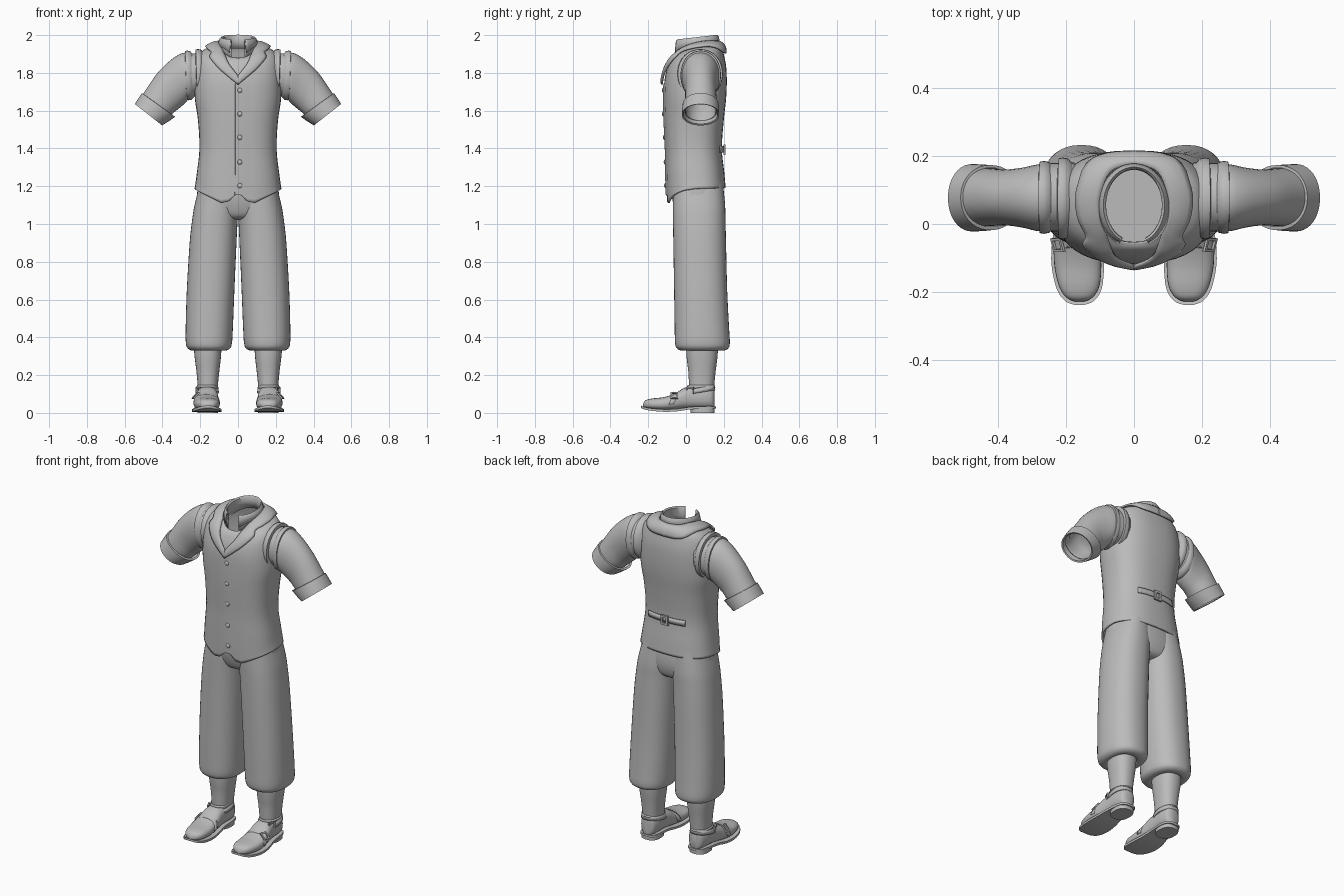
import bpy, bmesh, math
from mathutils import Vector
from mathutils.bvhtree import BVHTree

cube = bpy.data.objects.get("Cube")
if cube:
    bpy.data.objects.remove(cube, do_unlink=True)

GREY = (0.5, 0.5, 0.5, 1)
mat = bpy.data.materials.new("plain grey cloth")
mat.use_nodes = True
mat.diffuse_color = GREY
mat.node_tree.nodes["Principled BSDF"].inputs["Base Color"].default_value = GREY


def smooth_rows(rows, steps=4):
    """Catmull-Rom interpolation of equal-length number rows."""
    out = []
    for i in range(len(rows) - 1):
        p = [rows[max(0, min(len(rows) - 1, i + k))] for k in (-1, 0, 1, 2)]
        for s in range(steps):
            t = s / steps
            out.append([0.5 * (2 * b + (c - a) * t + (2 * a - 5 * b + 4 * c - d) * t * t
                        + (3 * b - a - 3 * c + d) * t ** 3) for a, b, c, d in zip(*p)])
    return out + [list(rows[-1])]


def ring(c, u, v, p=2.0, n=40, a0=0.0, a1=360.0):
    """Superellipse points around c with half axes u and v."""
    c, u, v = Vector(c), Vector(u), Vector(v)
    full = a1 - a0 >= 360
    pts = []
    for i in range(n if full else n + 1):
        a = math.radians(a0 + (a1 - a0) * i / n)
        k, s = math.cos(a), math.sin(a)
        pts.append(c + u * math.copysign(abs(k) ** (2 / p), k) + v * math.copysign(abs(s) ** (2 / p), s))
    return pts


def flat_ring(z, x0, x1, y0, y1, p=2.3):
    return ring(((x0 + x1) / 2, (y0 + y1) / 2, z), ((x1 - x0) / 2, 0, 0), (0, (y1 - y0) / 2, 0), p)


def arm_ring(tx, tz, bx, bz, y0, y1):
    return ring(((tx + bx) / 2, (y0 + y1) / 2, (tz + bz) / 2),
                ((tx - bx) / 2, 0, (tz - bz) / 2), (0, (y1 - y0) / 2, 0), 2.1)


def finish(name, bm, mirror=False, thick=0.0, offset=-1, angle=40):
    bmesh.ops.recalc_face_normals(bm, faces=bm.faces)
    me = bpy.data.meshes.new(name)
    bm.to_mesh(me)
    bm.free()
    ob = bpy.data.objects.new(name, me)
    bpy.context.collection.objects.link(ob)
    me.materials.append(mat)
    if thick:
        m = ob.modifiers.new("thickness", "SOLIDIFY")
        m.thickness, m.offset = thick, offset
    if mirror:
        m = ob.modifiers.new("mirror", "MIRROR")
        m.merge_threshold = 0.002
    bpy.ops.object.select_all(action="DESELECT")
    ob.select_set(True)
    bpy.context.view_layer.objects.active = ob
    bpy.ops.object.shade_smooth_by_angle(angle=math.radians(angle))
    return ob


def loft(name, rings, closed=True, caps=False, **kw):
    bm = bmesh.new()
    rows = [[bm.verts.new(p) for p in r] for r in rings]
    for a, b in zip(rows, rows[1:]):
        n = len(a)
        for i in range(n if closed else n - 1):
            j = (i + 1) % n
            bm.faces.new((a[i], a[j], b[j], b[i]))
    if caps:
        bm.faces.new(rows[0])
        bm.faces.new(rows[-1])
    return finish(name, bm, **kw)


# Waistcoat body: front height, back height, half width, front y, back y
body = smooth_rows([
    (1.17, 1.19, .230, -.102, .210), (1.27, 1.27, .218, -.106, .203), (1.40, 1.40, .204, -.108, .190),
    (1.55, 1.55, .212, -.115, .200), (1.66, 1.66, .228, -.117, .212), (1.75, 1.75, .230, -.115, .216),
    (1.81, 1.83, .225, -.104, .213), (1.845, 1.89, .212, -.090, .202), (1.865, 1.925, .185, -.078, .193),
    (1.875, 1.945, .135, -.068, .182), (1.88, 1.957, .095, -.056, .168)])
rings = []
for k, (zf, zb, rx, yf, yb) in enumerate(body):
    r = flat_ring(0, -rx, rx, yf, yb, 2.5)
    for q in r:
        f = (yb - q.y) / (yb - yf)
        q.z = zb + (zf - zb) * f ** 3
        if k < 4:  # pointed front hem
            x = abs(q.x)
            hem = 1.165 - .9 * x if x < .07 else 1.102 + .5 * (x - .07)
            hem = hem if q.y < 0 else 1.18
            q.z += (hem - q.z) * (1 - k / 4) * min(1, max(0, (.06 - q.y) / .1))
    rings.append(r)
body_ob = loft("waistcoat_body", rings, thick=.01)
src = bmesh.new()
src.from_mesh(body_ob.data)
tree = BVHTree.FromBMesh(src)
src.free()


def on_body(p, lift):
    """Nearest point of the waistcoat, lifted outward."""
    co, no, _, _ = tree.find_nearest(Vector(p))
    if no.dot(co - Vector((0, .05, co.z - .03))) < 0:
        no = -no
    return co + no * lift


# Waistcoat collar and lapels
inner = smooth_rows([(0, .18, 1.97), (.07, .155, 1.97), (.1, .07, 1.965), (.092, .01, 1.95),
                     (.082, -.03, 1.925), (.07, -.06, 1.895), (.05, -.1, 1.85), (0, -.14, 1.785)], 5)
outer = smooth_rows([(0, .215, 1.905), (.1, .205, 1.91), (.163, .1, 1.93), (.165, .02, 1.93),
                     (.14, -.03, 1.905), (.15, -.07, 1.885), (.10, -.12, 1.825), (0, -.15, 1.74)], 5)
strip = [[on_body(Vector(a).lerp(Vector(b), t / 5), .011 + .006 * math.sin(math.pi * t / 5))
          for t in range(6)] for a, b in zip(inner, outer)]
for edge in (strip[0], strip[-1]):
    for q in edge:
        q.x = 0
loft("waistcoat_collar", strip, closed=False, mirror=True, thick=.01, offset=0)

# Front overlap, buttons and back belt
overlap = [[on_body((x, -.2, 1.15 + .6 * i / 24), h) for x, h in ((-.018, 0), (-.017, .005), (.02, .005), (.08, 0))]
           for i in range(25)]
loft("front_overlap", overlap, closed=False, angle=25)
for i in range(5):
    bm = bmesh.new()
    bmesh.ops.create_uvsphere(bm, u_segments=14, v_segments=8, radius=.013)
    c = on_body((.012, -.2, 1.20 + .127 * i), .005)
    for v in bm.verts:
        v.co = Vector((v.co.x, v.co.y * .5, v.co.z)) + c
    finish("button_%d" % (i + 1), bm)
belt = [[on_body((-.17 + .34 * i / 20, .3, z), .008) for z in (1.385, 1.41)] for i in range(21)]
loft("back_belt", belt, closed=False, thick=.006, offset=0)


def buckle(name, c, u, v, r=.004, **kw):
    """Rectangular frame with half axes u and v."""
    c, u, v = Vector(c), Vector(u), Vector(v)
    n = u.cross(v).normalized() * r
    rows = []
    for a, b in ((-1, -1), (1, -1), (1, 1), (-1, 1), (-1, -1)):
        o = u * a + v * b
        d = u.normalized() * a * r + v.normalized() * b * r
        rows.append([c + o + d + n, c + o + d - n, c + o - d - n, c + o - d + n])
    loft(name, rows, **kw)


buckle("belt_buckle", on_body((0, .3, 1.397), .014), (.018, 0, 0), (0, 0, .022), .006)

# Shirt collar: stand and folded leaf, open at the front
N, A0, A1 = 44, -66, 246


def neck(rx, ry, zf, zb, cy=.055, drop=0.0):
    r = ring((0, cy, 0), (rx, 0, 0), (0, ry, 0), 2, N, A0, A1)
    for q in r:
        s = (q.y - cy) / ry
        q.z = zf + (zb - zf) * (s + 1) / 2 - drop * max(0, -s) ** 5
    return r


loft("shirt_collar", [neck(.088, .108, 1.87, 1.93), neck(.084, .106, 1.92, 1.97), neck(.084, .108, 1.968, 1.994),
                      neck(.090, .112, 1.974, 2.0), neck(.097, .117, 1.966, 1.99),
                      neck(.106, .124, 1.935, 1.95, drop=.045)], closed=False, thick=.004, offset=0)

# Sleeves with seams and turned-up cuffs: top x z, bottom x z, front y, back y
sleeve = smooth_rows([
    (.17, 1.895, .18, 1.69, -.02, .18), (.255, 1.905, .25, 1.67, -.022, .178), (.30, 1.903, .275, 1.645, -.02, .174),
    (.36, 1.865, .30, 1.622, -.010, .165), (.43, 1.795, .325, 1.602, -.004, .160),
    (.495, 1.70, .347, 1.583, -.006, .163), (.53, 1.65, .385, 1.545, -.006, .163)])
loft("sleeve", [arm_ring(*r) for r in sleeve], mirror=True, thick=.005)
cuff = [(.500, 1.688, .343, 1.575, -.008, .165), (.509, 1.693, .333, 1.567, -.018, .173),
        (.528, 1.664, .366, 1.544, -.021, .175), (.546, 1.635, .402, 1.522, -.022, .176),
        (.538, 1.633, .408, 1.530, -.014, .168), (.50, 1.67, .36, 1.57, -.004, .16)]
loft("sleeve_cuff", [arm_ring(*r) for r in cuff], mirror=True)
for nm, x, top, low, y0, y1 in (("sleeve_seam", .268, 1.918, 1.655, -.029, .185),
                                ("armhole_edge", .212, 1.926, 1.665, -.045, .195)):
    loft(nm, [arm_ring(x + d, top - g, x + d - .008, low + g, y0 + g, y1 - g)
              for d, g in ((-.03, .02), (-.015, .003), (0, 0), (.012, .002), (.014, .02))], mirror=True)

# Trousers: height, inner x, outer x, front y, back y
leg = smooth_rows([
    (1.22, .0, .20, -.07, .195), (1.10, -.004, .230, -.07, .207), (1.02, .002, .243, -.069, .209),
    (.90, .008, .256, -.067, .212), (.65, .019, .271, -.063, .218), (.45, .027, .277, -.06, .228),
    (.37, .032, .276, -.058, .232), (.342, .042, .266, -.048, .224), (.330, .065, .245, -.025, .200),
    (.338, .09, .228, .005, .172), (.40, .10, .215, .02, .15)])
loft("trouser_leg", [flat_ring(*r) for r in leg], mirror=True)
seat = smooth_rows([(1.30, -.19, .19, -.08, .18), (1.16, -.217, .217, -.076, .200), (1.08, -.2, .2, -.06, .195),
                    (1.035, -.13, .13, -.035, .17), (1.02, -.04, .04, .02, .10)])
loft("trouser_seat", [flat_ring(*r) for r in seat], caps=True)

# Stockings
sock = smooth_rows([(.40, .085, .238, .0, .172), (.30, .09, .230, .003, .167), (.22, .099, .220, .012, .157),
                    (.15, .106, .214, .016, .150), (.08, .11, .21, .02, .145)])
loft("stocking", [flat_ring(*r) for r in sock], mirror=True)

# Shoes: y, centre x, half width, bottom z, top z
CX = .163
shoe = smooth_rows([(-.228, .160, .012, .032, .046), (-.215, .160, .040, .025, .066), (-.18, .161, .060, .018, .076),
                    (-.12, .165, .069, .014, .083), (-.06, .167, .067, .016, .102), (-.01, .165, .060, .02, .132),
                    (.04, CX, .055, .024, .142), (.10, .161, .053, .024, .143), (.14, .160, .042, .024, .141),
                    (.152, .160, .018, .03, .13)])
loft("shoe_upper", [ring((x, y, (a + b) / 2), (w, 0, 0), (0, 0, (b - a) / 2), 2.5, 28)
                    for y, x, w, a, b in shoe], caps=True, mirror=True)
sole = smooth_rows([(-.238, .160, .012, .026), (-.226, .160, .042, .020), (-.19, .161, .066, .012),
                    (-.12, .165, .077, .006), (-.05, .167, .073, .008), (.02, .165, .062, .018),
                    (.10, .161, .057, .022), (.145, .160, .044, .022), (.158, .160, .018, .022)])
loft("shoe_sole", [[Vector((x + s * w, y, z + h)) for s, h in ((-1, 0), (1, 0), (1, .013), (-1, .013))]
                   for y, x, w, z in sole], caps=True, mirror=True)
loft("shoe_heel", [ring((.161, .088, z), (.054, 0, 0), (0, .064, 0), 2.6) for z in (0, .03)], caps=True, mirror=True)

# Shoe straps and buckles
loft("ankle_strap", [ring((CX, .075 + d, z), (r, 0, .0), (0, r + .018, .012), 2.2)
                     for z, r, d in ((.108, .059, 0), (.134, .056, .002))], mirror=True, thick=.006, offset=0)
loft("instep_strap", [ring((.166, y, .045), (w, 0, 0), (0, .02, h), 2.5, 24, 0, 180)
                      for y, w, h in ((-.09, .071, .053), (-.062, .070, .064))], closed=False, mirror=True, thick=.006)
loft("shoe_collar_edge", [ring((CX, .08, z), (r, 0, 0), (0, r + .018, 0), 2.2)
                          for z, r in ((.135, .055), (.146, .051))], mirror=True, thick=.005, offset=0)
buckle("ankle_buckle", (.212, .02, .118), (.007, .016, 0), (0, 0, .015), mirror=True)
buckle("instep_buckle", (.224, -.062, .092), (.004, .016, 0), (-.012, 0, .014), mirror=True)
